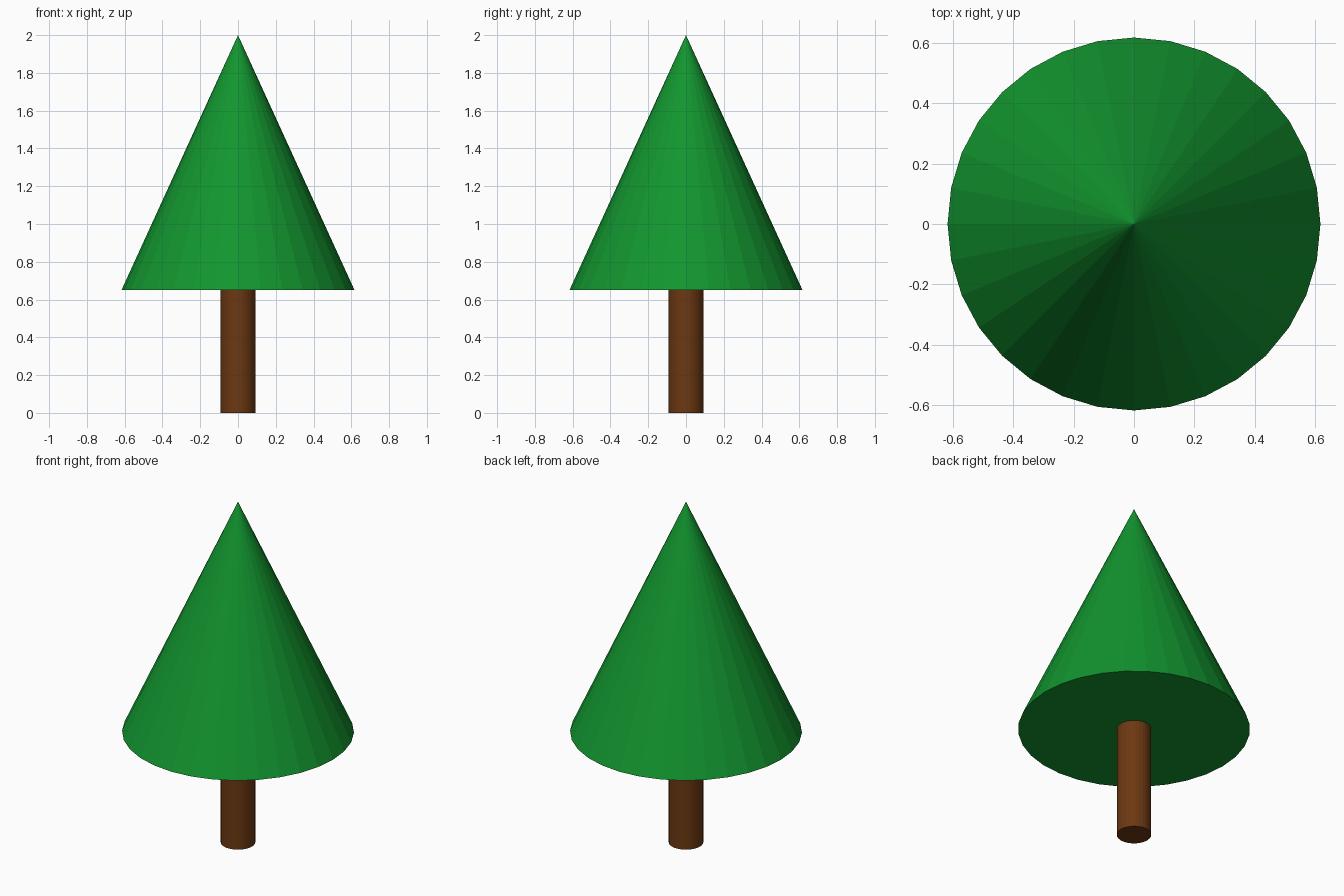
import bpy

if "Cube" in bpy.data.objects:
    bpy.data.objects.remove(bpy.data.objects["Cube"])

SIDES = 32


def material(name, color):
    mat = bpy.data.materials.new(name)
    mat.diffuse_color = color
    mat.use_nodes = True
    mat.node_tree.nodes["Principled BSDF"].inputs["Base Color"].default_value = mat.diffuse_color
    return mat


def tapered_part(name, r_bottom, r_top, z_bottom, z_top, mat):
    """Upright cone or cylinder between two heights."""
    bpy.ops.mesh.primitive_cone_add(
        vertices=SIDES, radius1=r_bottom, radius2=r_top,
        depth=z_top - z_bottom, location=(0, 0, (z_bottom + z_top) / 2))
    obj = bpy.context.object
    obj.name = name
    obj.data.materials.append(mat)
    return obj


bark = material("bark_brown", (0.15, 0.04, 0.006, 1))
needles = material("needle_green", (0.006, 0.3, 0.028, 1))

# Trunk, tucked slightly into the foliage
tapered_part("trunk", 0.092, 0.092, 0.0, 0.66, bark)

# Single faceted cone of foliage
tapered_part("foliage", 0.617, 0.0, 0.65, 2.0, needles)
